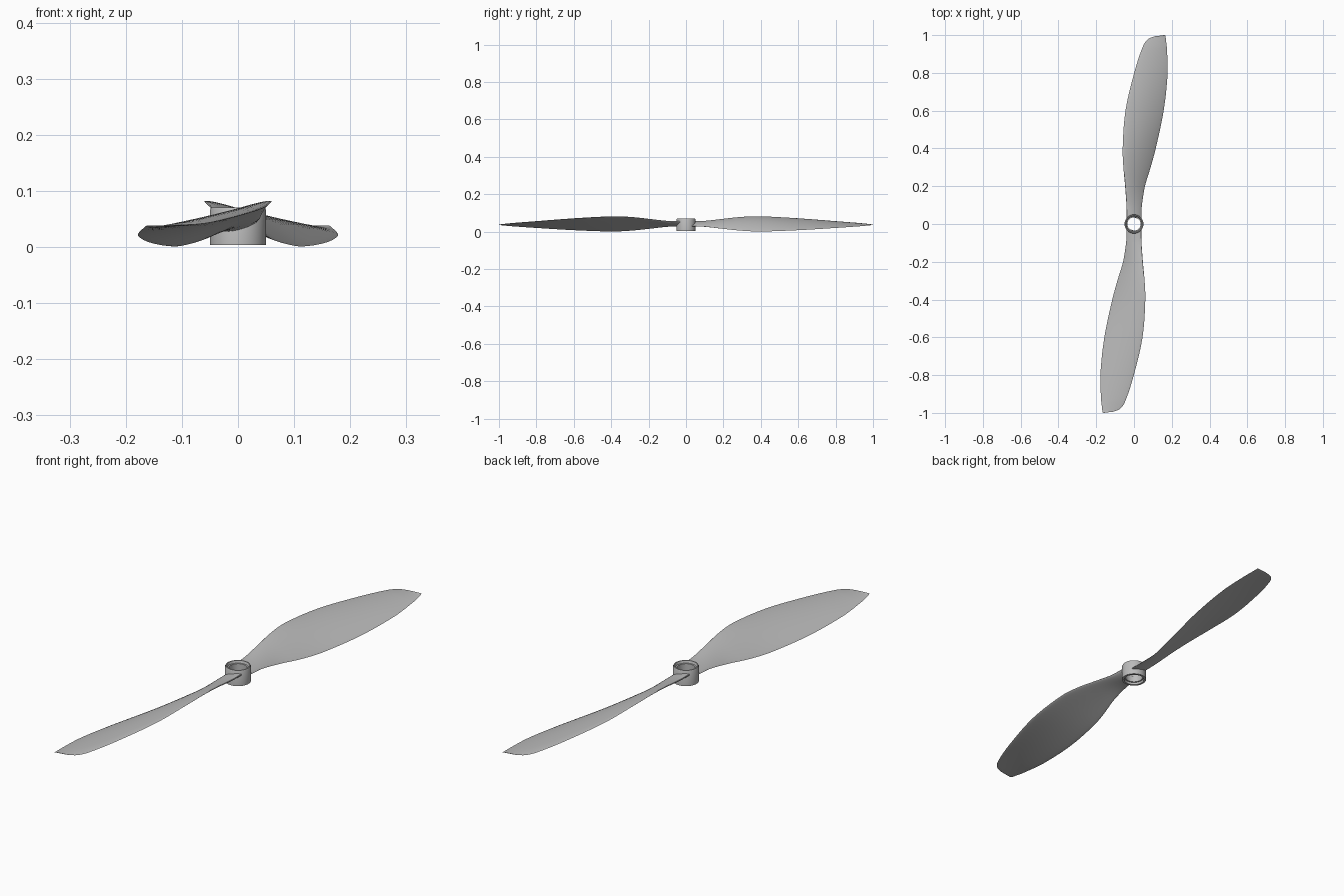
import bpy, bmesh, math
from mathutils import Vector

cube = bpy.data.objects.get("Cube")
if cube:
    bpy.data.objects.remove(cube, do_unlink=True)

grey = bpy.data.materials.new("light grey plastic")
grey.use_nodes = True
grey.diffuse_color = (0.5, 0.5, 0.5, 1)
grey.node_tree.nodes["Principled BSDF"].inputs["Base Color"].default_value = (0.5, 0.5, 0.5, 1)


def loft(name, rings, wrap):
    """Bridge closed loops of points; wrap joins last to first, otherwise cap the ends."""
    bm = bmesh.new()
    rows = [[bm.verts.new(p) for p in ring] for ring in rings]
    pairs = list(zip(rows, rows[1:]))
    if wrap:
        pairs.append((rows[-1], rows[0]))
    else:
        bm.faces.new(rows[0])
        bm.faces.new(rows[-1])
    for a, b in pairs:
        n = len(a)
        for i in range(n):
            j = (i + 1) % n
            bm.faces.new((a[i], a[j], b[j], b[i]))
    bmesh.ops.recalc_face_normals(bm, faces=bm.faces)
    mesh = bpy.data.meshes.new(name)
    bm.to_mesh(mesh)
    bm.free()
    mesh.materials.append(grey)
    obj = bpy.data.objects.new(name, mesh)
    bpy.context.collection.objects.link(obj)
    bpy.ops.object.select_all(action='DESELECT')
    obj.select_set(True)
    bpy.context.view_layer.objects.active = obj
    bpy.ops.object.shade_smooth_by_angle(angle=math.radians(35))
    return obj


# Hub: a turned collar with a stepped bore
profile = [(.05, .004), (.05, .066), (.048, .07), (.044, .07), (.041, .06),
           (.035, .06), (.035, .014), (.041, .014), (.041, .004)]
steps = 64
angles = [math.tau * i / steps for i in range(steps)]
loft("hub", [[(r * math.cos(a), r * math.sin(a), z) for r, z in profile] for a in angles], True)

# Blade stations: y, leading x, trailing x, leading z, trailing z, thickness, camber
stations = [Vector(s) for s in (
    (.044, -.039, .039, .052, .03, .022, 0),
    (.1, -.04, .042, .054, .027, .018, .002),
    (.2, -.047, .058, .067, .015, .015, .005),
    (.3, -.056, .088, .078, .005, .014, .007),
    (.4, -.06, .115, .081, .001, .013, .009),
    (.6, -.045, .157, .07, .008, .012, .009),
    (.8, .001, .178, .055, .02, .008, .006),
    (.93, .043, .174, .045, .029, .005, .003),
    (.975, .07, .169, .041, .033, .003, .001),
    (.992, .105, .167, .039, .035, .002, 0),
    (1, .16, .165, .038, .037, .001, 0))]


def smooth_stations(keys, sub):
    """Smooth curve through the stations, with tangents scaled by spacing in y."""
    def slope(i):
        a, b = keys[max(i - 1, 0)], keys[min(i + 1, len(keys) - 1)]
        return (b - a) / (b[0] - a[0])
    out = []
    for i in range(len(keys) - 1):
        p, q = keys[i], keys[i + 1]
        h = q[0] - p[0]
        for k in range(sub):
            t = k / sub
            s = t * t * (3 - 2 * t)
            v = p.lerp(q, s)
            v += h * (t * (1 - t) ** 2 * slope(i) - t * t * (1 - t) * slope(i + 1))
            v[0] = p[0] + h * t
            out.append(v)
    return out + [keys[-1]]


def section(station, turn, n=14):
    """Cambered aerofoil loop; the root curves round the hub."""
    y, xl, xr, zl, zr, thick, camber = station
    root = stations[0][0]
    hug = max(0, 1 - (y - root) / root)

    def point(u, side):
        x = xl + (xr - xl) * u
        half = thick / 2 * math.sin(math.pi * u ** .8) ** .6 if 0 < u < 1 else 0
        z = zl + (zr - zl) * u + 4 * camber * u * (1 - u) + side * half
        back = root - math.sqrt(max(0, root * root - x * x))
        return (turn * x, turn * (y - hug * back), z)

    us = [(1 - math.cos(math.pi * i / n)) / 2 for i in range(n + 1)]
    return [point(u, 1) for u in us] + [point(u, -1) for u in us[-2:0:-1]]


# Two blades, half a turn apart
for name, turn in (("rear_blade", 1), ("front_blade", -1)):
    loft(name, [section(s, turn) for s in smooth_stations(stations, 5)], False)
